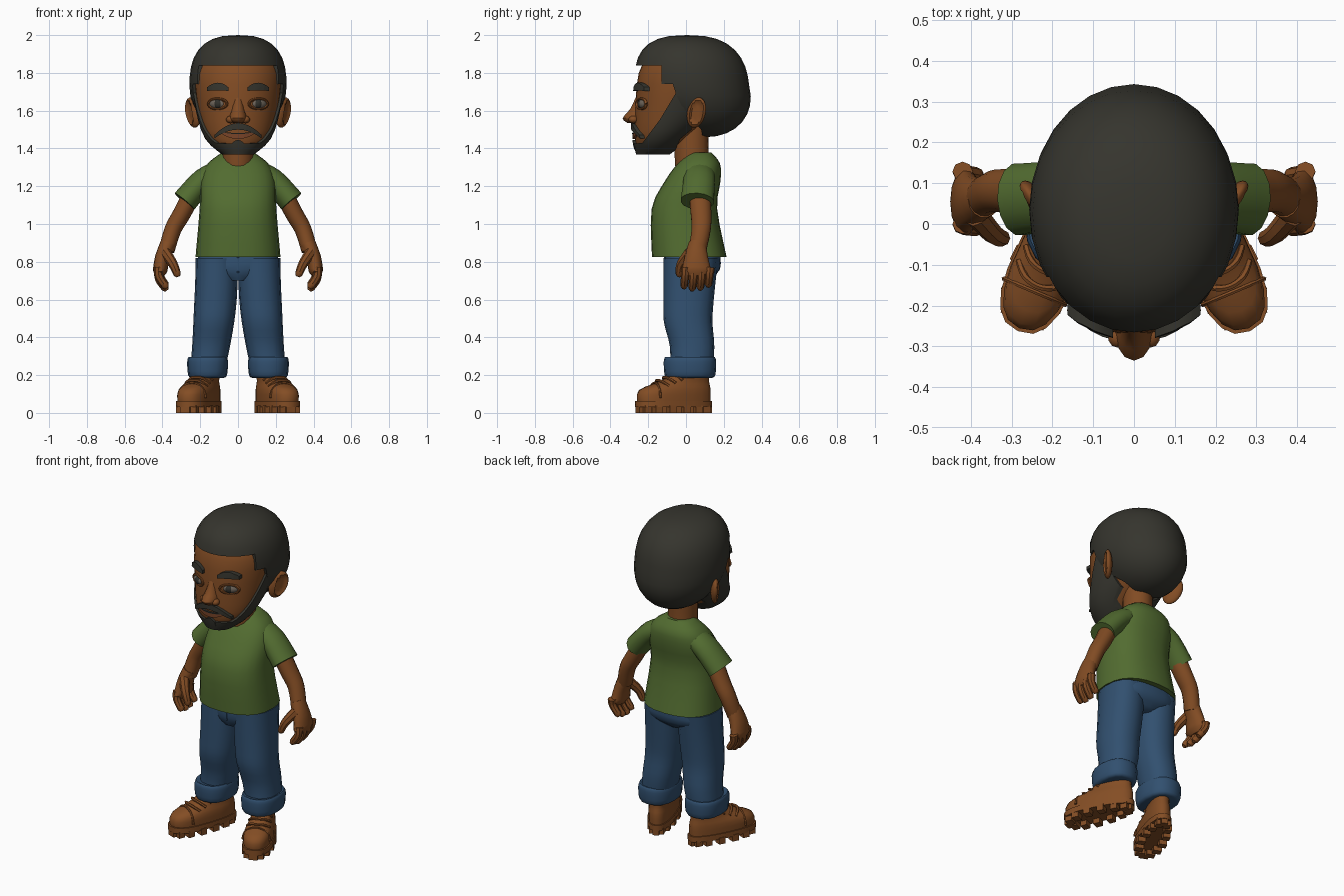
import bpy, bmesh
from math import sin, cos, pi, radians, sqrt
from mathutils import Vector, Matrix

if "Cube" in bpy.data.objects:
    bpy.data.objects.remove(bpy.data.objects["Cube"])
made = []


def material(name, red, green, blue):
    mat = bpy.data.materials.new(name)
    mat.use_nodes = True
    mat.diffuse_color = (red, green, blue, 1)
    mat.node_tree.nodes["Principled BSDF"].inputs["Base Color"].default_value = mat.diffuse_color
    return mat


SKIN = material("brown_skin", .22, .071, .017)
HAIR = material("charcoal_hair", .036, .035, .027)
SHIRT = material("green_cotton", .085, .15, .03)
DENIM = material("blue_denim", .031, .08, .16)
LEATHER = material("tan_leather", .23, .075, .018)
EYE = material("eye_grey", .15, .125, .1)
IRIS = material("iris_dark", .03, .03, .025)
LIPS = material("lips", .2, .06, .022)


def finish(name, bm, mat):
    bmesh.ops.recalc_face_normals(bm, faces=bm.faces)
    mesh = bpy.data.meshes.new(name)
    bm.to_mesh(mesh)
    bm.free()
    ob = bpy.data.objects.new(name, mesh)
    bpy.context.scene.collection.objects.link(ob)
    if mat:
        mesh.materials.append(mat)
        made.append(ob)
    return ob


def bridge(name, sections, mat):
    """Joins closed sections of equal length into a capped solid."""
    bm = bmesh.new()
    rows = [[bm.verts.new(p) for p in section] for section in sections]
    count = len(rows[0])
    for low, high in zip(rows, rows[1:]):
        for i in range(count):
            j = (i + 1) % count
            bm.faces.new((low[i], low[j], high[j], high[i]))
    bm.faces.new(rows[0])
    bm.faces.new(rows[-1])
    return finish(name, bm, mat)


def smooth(rows, steps=3):
    """Passes a smooth curve through rows of numbers."""
    result, last = [], len(rows) - 1
    for i in range(last):
        near = (rows[max(i - 1, 0)], rows[i], rows[i + 1], rows[min(i + 2, last)])
        for k in range(steps):
            t = k / steps
            result.append(tuple(b + t / 2 * (c - a + t * (2 * a - 5 * b + 4 * c - d + t * (3 * (b - c) + d - a)))
                                for a, b, c, d in zip(*near)))
    return result + [tuple(rows[last])]


def signed_power(value, power):
    return abs(value) ** (2 / power) * (1 if value > 0 else -1)


def loft(name, mat, rings, count=24, power=2.0, centre=0.0):
    """Level rings given as height, half width, front y and back y."""
    sections = []
    for z, width, front, back in smooth(rings):
        turns = [2 * pi * i / count for i in range(count)]
        sections.append([(centre + width * signed_power(cos(a), power),
                          (front + back + signed_power(sin(a), power) * (back - front)) / 2, z) for a in turns])
    return bridge(name, sections, mat)


def tube(name, mat, path, start, end, count=10, side=1, tip=False):
    """Sweeps an ellipse whose radii (across, along y) run from start to end."""
    centres = [Vector((x * side, y, z)) for x, y, z in smooth(path)]
    last = len(centres) - 1
    radii = [Vector(start).lerp(Vector(end), i / last) for i in range(last + 1)]
    if tip:
        ahead = (centres[-1] - centres[-2]).normalized()
        centres.append(centres[-1] + ahead * end[0] * .7)
        radii.append(radii[-1] * .6)
        last += 1
    sections = []
    for i, (centre, radius) in enumerate(zip(centres, radii)):
        along = (centres[min(i + 1, last)] - centres[max(i - 1, 0)]).normalized()
        deep = Vector((0, 1, 0))
        deep = (deep - along * along.dot(deep)).normalized()
        wide = deep.cross(along)
        turns = [2 * pi * k / count for k in range(count)]
        sections.append([centre + wide * radius[0] * cos(a) + deep * radius[1] * sin(a) for a in turns])
    return bridge(name, sections, mat)


def ball(name, mat, place, size, turn=0.0, count=16):
    bm = bmesh.new()
    matrix = Matrix.Translation(place) @ Matrix.Rotation(turn, 4, 'Z') @ Matrix.Diagonal((*size, 1))
    bmesh.ops.create_uvsphere(bm, u_segments=count, v_segments=count // 2 + 2, radius=1, matrix=matrix)
    return finish(name, bm, mat)


def cut(ob, sections, operation):
    """Booleans an object with a prism and bakes the result."""
    cutter = bridge("cutter", sections, None)
    cutter.hide_render = True
    modifier = ob.modifiers.new("cut", 'BOOLEAN')
    modifier.operation, modifier.object, modifier.solver = operation, cutter, 'EXACT'
    bpy.context.view_layer.update()
    mesh = bpy.data.meshes.new_from_object(ob.evaluated_get(bpy.context.evaluated_depsgraph_get()))
    ob.modifiers.clear()
    ob.data = mesh
    bpy.data.objects.remove(cutter)


def side_cut(ob, outline, operation):
    cut(ob, [[(x, y, z) for y, z in outline] for x in (-.6, .6)], operation)


def face_hull(name, mat, swell):
    """The face form, swollen a little for hair and lips that lie on it."""
    rings = [(1.38, .07, -.25, -.1), (1.45, .16, -.27, 0), (1.6, .21, -.27, .15),
             (1.8, .23, -.25, .2), (1.9, .19, -.19, .2)]
    return loft(name, mat, [(z - swell * (z < 1.4), w + swell, front - swell, back + swell)
                            for z, w, front, back in rings], 32)


def face_patch(name, mat, swell, middle, reach, height, bow, thick):
    """A bowed band lying on the front of the face."""
    steps = [i / 5 for i in range(-5, 6)]
    edge = [(middle + reach * u, height + bow * u * u, thick * (1 - u * u / 2) / 2) for u in steps]
    outline = [(x, z + t) for x, z, t in edge] + [(x, z - t) for x, z, t in reversed(edge)]
    cut(face_hull(name, mat, swell), [[(x, y, z) for x, z in outline] for y in (-.6, -.1)], 'INTERSECT')


# Head and neck
face_hull("face", SKIN, 0)
tube("neck", SKIN, [(0, .04, 1.24), (0, .03, 1.36), (0, .03, 1.52)], (.085, .09), (.08, .09), 16)

# Rounded hair with a squared hairline, leaning forward at the top
hair = ball("hair", HAIR, (0, .035, 1.73), (.257, .3, .27), count=28)
for v in hair.data.vertices:
    rise = (v.co.z - 1.73) / .27
    if 0 < rise < .99:
        fuller = (1 - rise ** 2.6) ** (1 / 2.6) / sqrt(1 - rise * rise)
        v.co.x *= fuller
        v.co.y = .035 + (v.co.y - .035) * fuller
    v.co.y -= rise * (.03 if rise > 0 else .07)
side_cut(hair, [(-.5, 1.835), (-.13, 1.84), (-.13, 1.74), (-.07, 1.74), (-.05, 1.68),
                (0, 1.58), (.08, 1.5), (.1, 1.4), (-.5, 1.4)], 'DIFFERENCE')

# Beard, moustache and chin tuft
beard = face_hull("beard", HAIR, .013)
side_cut(beard, [(-.05, 1.7), (-.14, 1.55), (-.23, 1.43), (-.5, 1.4), (-.5, 1.3),
                 (-.1, 1.3), (-.03, 1.45), (.03, 1.5), (.03, 1.7)], 'INTERSECT')
face_patch("moustache", HAIR, .018, 0, .125, 1.517, -.055, .035)
face_patch("chin_tuft", HAIR, .015, 0, .035, 1.42, -.01, .05)

# Mouth and nose
face_patch("lower_lip", LIPS, .012, 0, .085, 1.463, .02, .026)
face_patch("mouth_line", IRIS, .014, 0, .075, 1.479, .006, .006)
loft("nose", SKIN, [(1.68, .024, -.262, -.2), (1.61, .034, -.295, -.2), (1.56, .046, -.335, -.2),
                    (1.535, .028, -.31, -.2)], 12)

for side, word in ((1, "left_"), (-1, "right_")):
    # Brow, nostril, eye and lids
    face_patch(word + "brow", HAIR, .022, side * .107, .056, 1.728, -.014, .04)
    ball(word + "nostril", SKIN, (side * .04, -.278, 1.553), (.024, .026, .02), count=10)
    ball(word + "eye", EYE, (side * .108, -.226, 1.636), (.047, .026, .027), side * .42)
    ball(word + "iris", IRIS, (side * .107, -.24, 1.636), (.023, .016, .024), side * .42, 12)
    rim = [pi * k / 4 for k in range(9)]
    tube(word + "eyelids", SKIN, [(.108 + .05 * cos(a), -.236 + .025 * cos(a), 1.636 + .027 * sin(a)) for a in rim],
         (.007, .009), (.007, .009), 8, side)

    # Ear with a hollow on its outer face, flared toward the back
    ear = ball(word + "ear", SKIN, (side * .24, .055, 1.59), (.03, .05, .08), count=24)
    for v in ear.data.vertices:
        out, back, up = (v.co.x * side - .24), v.co.y - .055, v.co.z - 1.59
        if out > 0 and (back / .05) ** 2 + (up / .08) ** 2 < .45:
            out = .01
        v.co.x = side * (.24 + out + up * .15 + back * .5)
        v.co.y += up * .15

    # Sleeve, arm and hand
    tube(word + "sleeve", SHIRT, [(.1, .07, 1.275), (.185, .07, 1.23), (.283, .06, 1.12)],
         (.06, .08), (.068, .09), 14, side)
    tube(word + "arm", SKIN, [(.22, .07, 1.2), (.3, .08, 1.05), (.345, .08, .97), (.378, .06, .86)],
         (.05, .06), (.042, .047), 14, side)
    tube(word + "palm", SKIN, [(.368, .06, .9), (.4, .055, .82), (.413, .055, .75)],
         (.042, .045), (.038, .083), 14, side, True)
    for k, drop in enumerate((.012, 0, .004, .02)):
        y = .043 * k
        tube(word + "finger", SKIN, [(.42, y, .77), (.418, y - .005, .71 + drop), (.385, y - .01, .66 + drop)],
             (.025, .024), (.02, .02), 8, side, True)
    tube(word + "thumb", SKIN, [(.385, .02, .85), (.345, -.025, .79), (.322, -.035, .735)],
         (.03, .03), (.02, .02), 8, side, True)

    # Trouser leg, shifting outward toward the rolled cuff
    leg = loft(word + "trouser_leg", DENIM, [(.82, .112, -.12, .17), (.6, .112, -.12, .147), (.48, .108, -.117, .14),
               (.35, .1, -.085, .15), (.2, .09, -.085, .14)], 16, 2.3)
    for v in leg.data.vertices:
        v.co.x += side * (.112 + .14 * (.82 - v.co.z) ** 2)
    loft(word + "cuff", DENIM, [(z, .1 + swell, -.11 - swell, .152 + swell) for z, swell in
         ((.185, -.015), (.2, .003), (.27, .008), (.295, 0), (.29, -.015))], 16, 2.4, side * .161)

    # Boot built along -y, then widened at the toe and turned outward
    boot = [loft(word + "boot", LEATHER, [(.05, .068, -.335, .08), (.12, .068, -.325, .08),
                 (.17, .055, -.2, .07), (.23, .058, -.1, .07)], 20, 2.4),
            loft(word + "sole", LEATHER, [(.03, .073, -.345, .088), (.064, .073, -.345, .088)], 20, 2.5)]
    arch = [pi * k / 6 for k in range(7)]
    boot.append(tube(word + "toe_seam", LEATHER, [(.066 * cos(a), -.24, .08 + .08 * sin(a)) for a in arch],
                     (.006, .006), (.006, .006), 6))
    for k in range(3):
        y, z = -.215 + .04 * k, .172 + .016 * k
        boot.append(tube(word + "lace", LEATHER, [(-.055, y + .03, z - .03), (-.03, y, z - .005), (0, y - .01, z),
                         (.03, y, z - .005), (.055, y + .03, z - .03)], (.008, .008), (.008, .008), 6))
    bm = bmesh.new()
    for k in range(14):
        a = 2 * pi * (k + .5) / 14
        spot = Matrix.Translation((.056 * cos(a), -.128 + .19 * sin(a), .02))
        bmesh.ops.create_cube(bm, size=.04, matrix=spot)
    boot.append(finish(word + "tread", bm, LEATHER))
    stance = Matrix.Translation((side * .15, .055, 0)) @ Matrix.Rotation(side * radians(23), 4, 'Z')
    for part in boot:
        for v in part.data.vertices:
            v.co.x *= 1 - .9 * v.co.y
        part.data.transform(stance)

# Shirt body, trouser seat and fly
loft("shirt", SHIRT, [(.825, .225, -.18, .215), (1.08, .203, -.182, .165), (1.23, .197, -.11, .183),
                      (1.32, .16, -.045, .18), (1.378, .085, .01, .135)], 24, 2.4)
loft("trouser_seat", DENIM, [(.85, .2, -.11, .18), (.76, .215, -.113, .18), (.7, .06, -.09, .12)], 24, 2.5)
tube("fly_seam", DENIM, [(0, -.112, .83), (0, -.11, .74)], (.004, .004), (.004, .004), 6)

# Smooth shading with crisp edges
bpy.ops.object.select_all(action='DESELECT')
for ob in made:
    ob.select_set(True)
bpy.context.view_layer.objects.active = made[0]
bpy.ops.object.shade_smooth_by_angle(angle=radians(42))
